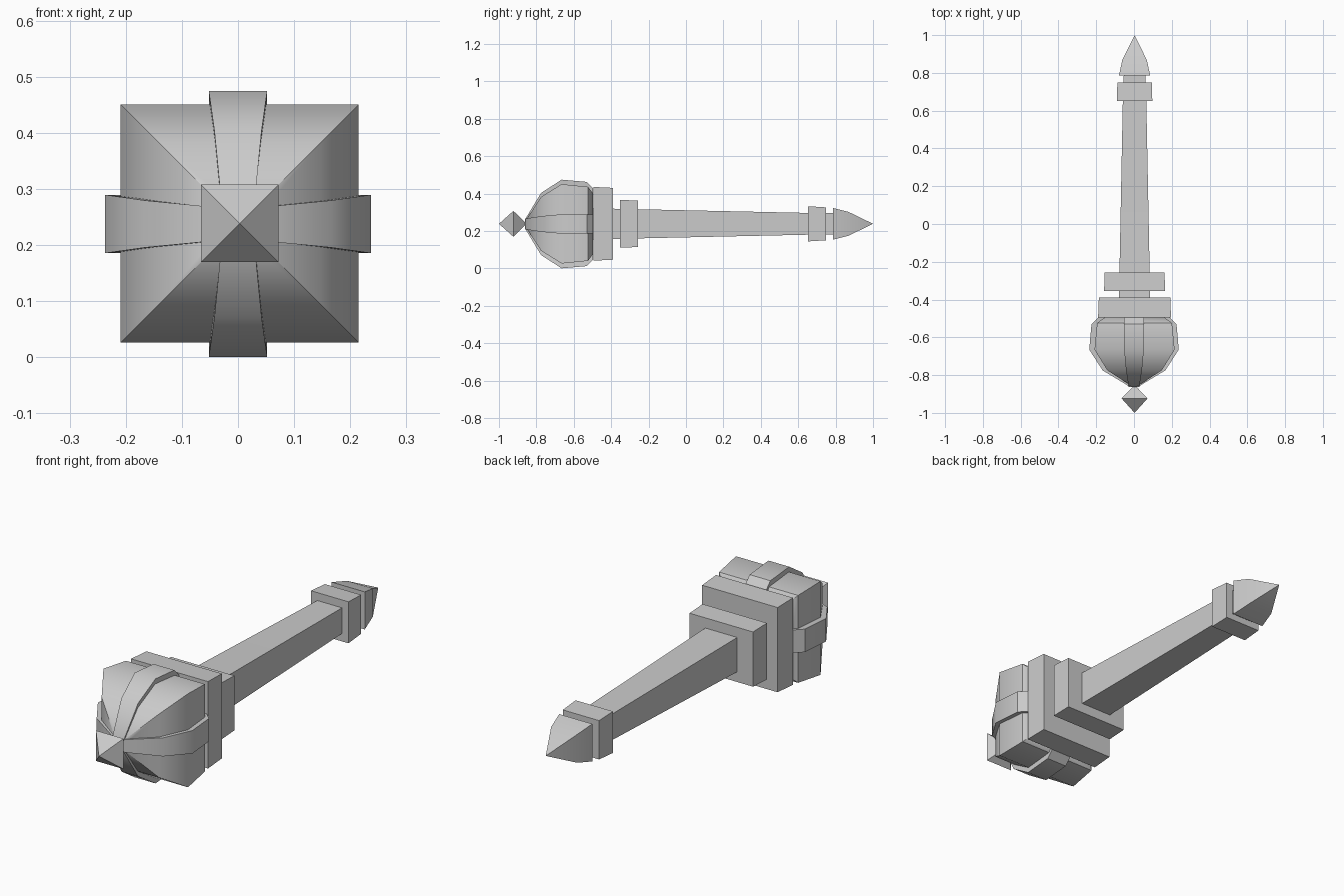
import bpy
import math
from mathutils import Matrix

CENTRE_X, CENTRE_Z = 0.003, 0.2385

old = bpy.data.objects.get("Cube")
if old:
    bpy.data.objects.remove(old, do_unlink=True)

# Single grey finish
grey = bpy.data.materials.new("plain grey")
grey.use_nodes = True
grey.diffuse_color = (0.6, 0.6, 0.6, 1)
grey.node_tree.nodes["Principled BSDF"].inputs["Base Color"].default_value = (0.6, 0.6, 0.6, 1)


def loft(name, rings, offset=(CENTRE_X, 0, CENTRE_Z), roll=0):
    """Join four-cornered rings of points into a closed solid."""
    verts = [p for ring in rings for p in ring]
    faces = []
    for r in range(len(rings) - 1):
        for i in range(4):
            j = (i + 1) % 4
            a, b = r * 4, r * 4 + 4
            faces.append((a + i, a + j, b + j, b + i))
    last = len(verts) - 4
    faces += [(3, 2, 1, 0), tuple(range(last, last + 4))]
    mesh = bpy.data.meshes.new(name)
    mesh.from_pydata(verts, [], faces)
    mesh.transform(Matrix.Translation(offset) @ Matrix.Rotation(roll, 4, "Y"))
    mesh.materials.append(grey)
    obj = bpy.data.objects.new(name, mesh)
    bpy.context.collection.objects.link(obj)
    # Merge collapsed tips and make the normals point outward
    import bmesh
    bm = bmesh.new()
    bm.from_mesh(mesh)
    bmesh.ops.remove_doubles(bm, verts=bm.verts, dist=0.0005)
    bmesh.ops.recalc_face_normals(bm, faces=bm.faces)
    bm.to_mesh(mesh)
    bm.free()
    bpy.ops.object.select_all(action="DESELECT")
    obj.select_set(True)
    bpy.context.view_layer.objects.active = obj
    bpy.ops.object.shade_smooth_by_angle(angle=math.radians(40))
    return obj


def box_ring(y, hx, hz):
    return [(-hx, y, -hz), (hx, y, -hz), (hx, y, hz), (-hx, y, hz)]


def square_solid(name, profile):
    return loft(name, [box_ring(*p) for p in profile])


# Handle with its collars and pointed end
square_solid("shaft", [(-0.5, 0.085, 0.083), (-0.26, 0.08, 0.078),
                       (0.66, 0.062, 0.058), (0.79, 0.057, 0.058)])
square_solid("head_collar", [(-0.495, 0.193, 0.197), (-0.39, 0.189, 0.192)])
square_solid("guard_collar", [(-0.354, 0.161, 0.128), (-0.257, 0.159, 0.124)])
square_solid("end_collar", [(0.652, 0.094, 0.094), (0.748, 0.091, 0.088)])
square_solid("pommel_point", [(0.785, 0.083, 0.085), (0.868, 0.065, 0.064), (1, 0, 0)])

# Rounded square head and the diamond on its front
head = [(-0.86, 0.012), (-0.775, 0.144), (-0.665, 0.212), (-0.524, 0.198), (-0.496, 0.16)]
square_solid("head_body", [(y, h, h) for y, h in head])
square_solid("front_diamond", [(-1, 0, 0), (-0.923, 0.069, 0.069), (-0.852, 0, 0)])

# Four curved straps around the head: y, radius, half width
strap = [(-0.862, 0.022, 0.028), (-0.775, 0.166, 0.042), (-0.665, 0.237, 0.052),
         (-0.53, 0.225, 0.052), (-0.496, 0.19, 0.052)]
for k, side in enumerate(("top", "left", "bottom", "right")):
    rings = []
    for y, r, w in strap:
        inner = max(r - 0.06, 0.002)
        rings.append([(-w * 0.9, y, inner), (w * 0.9, y, inner), (w, y, r), (-w, y, r)])
    loft(side + "_strap", rings, (0, 0, 0.2375), k * math.pi / 2)
